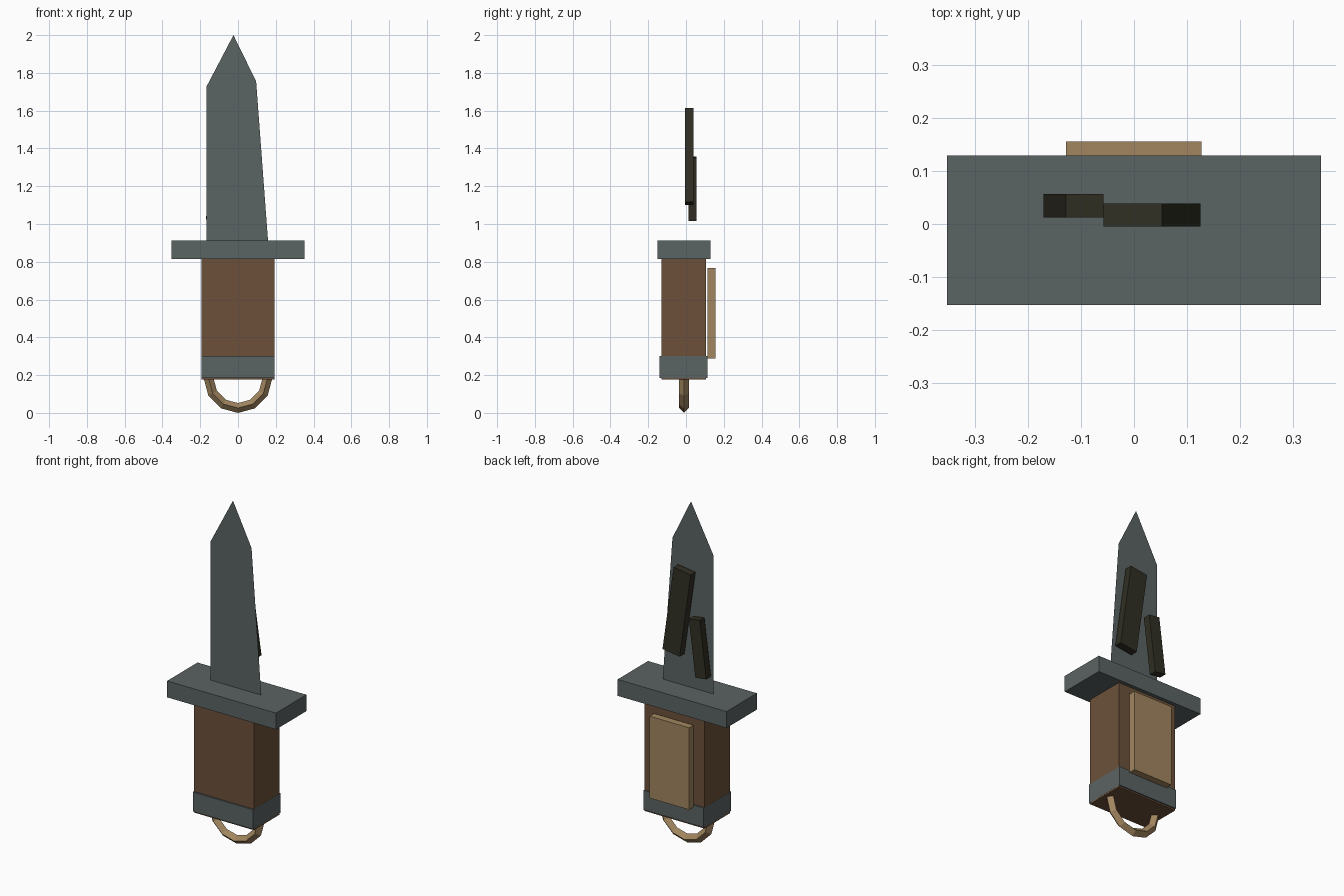
import bpy
import math

if "Cube" in bpy.data.objects:
    bpy.data.objects.remove(bpy.data.objects["Cube"])


def material(name, rgb):
    m = bpy.data.materials.new(name)
    m.diffuse_color = (*rgb, 1.0)
    m.use_nodes = True
    m.node_tree.nodes["Principled BSDF"].inputs["Base Color"].default_value = m.diffuse_color
    return m


steel = material("steel_grey", (0.105, 0.125, 0.125))
wood = material("brown_wood", (0.150, 0.083, 0.042))
leather = material("tan_leather", (0.360, 0.238, 0.115))
dark = material("dark_iron", (0.030, 0.028, 0.017))


def box(name, x, y, z, mat, tilt=0.0):
    """Box from (min, max) ranges, tilted about the y axis."""
    sx, sy, sz = (r[1] - r[0] for r in (x, y, z))
    bpy.ops.mesh.primitive_cube_add(
        size=1, location=[sum(r) / 2 for r in (x, y, z)])
    ob = bpy.context.object
    ob.name = name
    ob.scale = (sx, sy, sz)
    ob.rotation_euler = (0, math.radians(tilt), 0)
    ob.data.materials.append(mat)
    return ob


# Handle parts
box("grip", (-0.194, 0.194), (-0.131, 0.107), (0.177, 0.83), wood)
box("pommel_band", (-0.1945, 0.1945), (-0.14, 0.114), (0.186, 0.30), steel)
box("guard", (-0.352, 0.352), (-0.152, 0.129), (0.816, 0.912), steel)
box("back_pad", (-0.128, 0.127), (0.114, 0.155), (0.288, 0.767), leather)

# Blade: a single flat sheet
profile = [(-0.168, 0.87), (0.162, 0.87), (0.096, 1.755),
           (-0.024, 2.0), (-0.168, 1.725)]
mesh = bpy.data.meshes.new("blade")
mesh.from_pydata([(x, -0.012, z) for x, z in profile], [],
                 [tuple(range(len(profile)))])
mesh.materials.append(steel)
bpy.context.collection.objects.link(bpy.data.objects.new("blade", mesh))

# Tilted plates on the back of the blade: centre x, y, z, width, length, tilt
for name, cx, cy, cz, w, h, tilt in (
        ("large_blade_plate", 0.0335, 0.017, 1.357, 0.112, 0.502, -8.2),
        ("small_blade_plate", -0.114, 0.034, 1.186, 0.071, 0.336, 7.2)):
    box(name, (cx - w / 2, cx + w / 2), (cy - 0.022, cy + 0.022),
        (cz - h / 2, cz + h / 2), dark, tilt)

# Lanyard ring, its upper half inside the grip
bpy.ops.mesh.primitive_torus_add(
    major_segments=12, minor_segments=4, major_radius=0.155,
    minor_radius=0.026, location=(0, -0.011, 0.181),
    rotation=(math.pi / 2, 0, 0))
ring = bpy.context.object
ring.name = "lanyard_ring"
ring.data.materials.append(leather)
